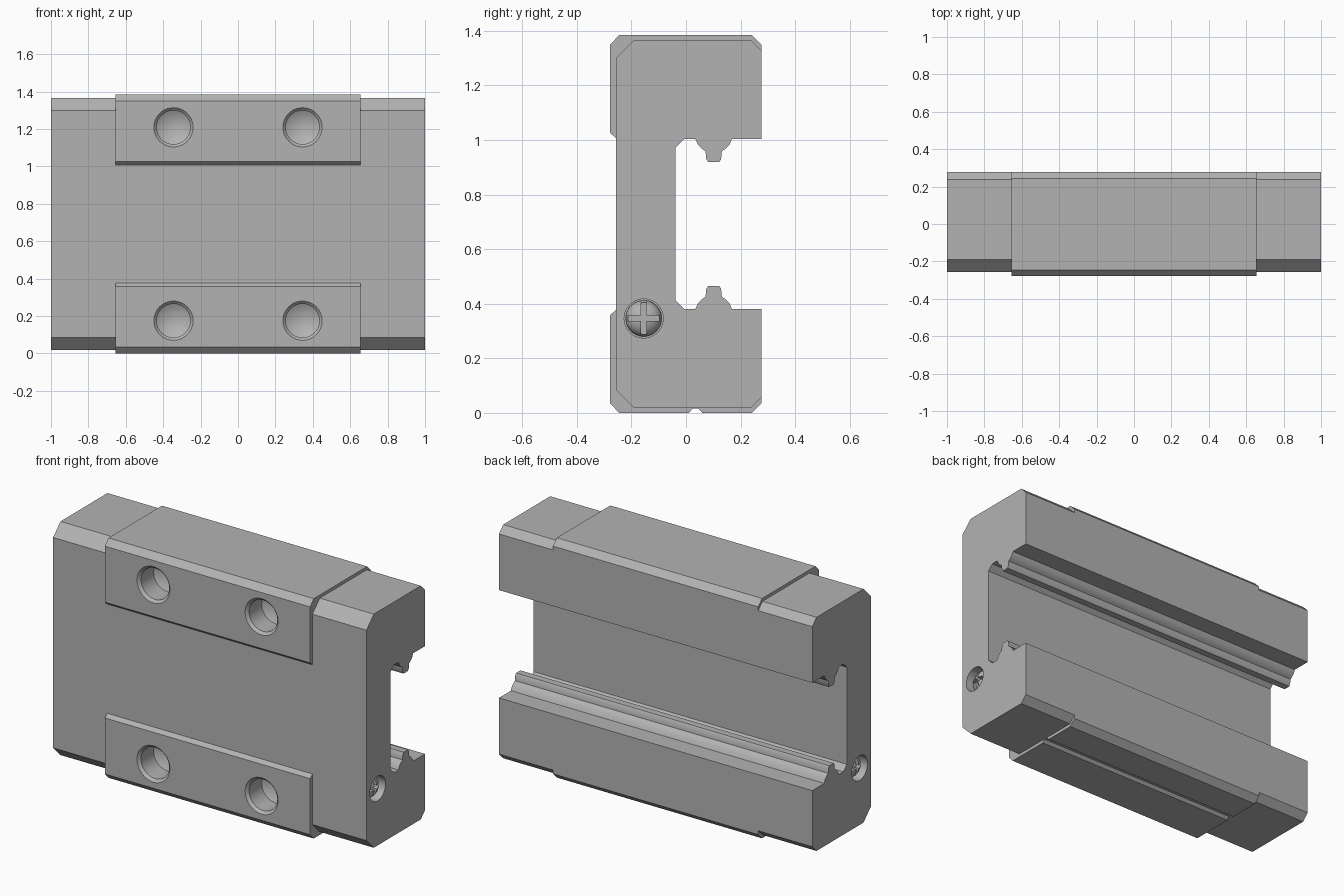
import bpy, bmesh, math
from mathutils import Vector, Matrix

if "Cube" in bpy.data.objects:
    bpy.data.objects.remove(bpy.data.objects["Cube"])

HEIGHT = 1.384
SEGMENTS = 40

steel = bpy.data.materials.new("steel grey")
steel.use_nodes = True
GREY = (0.45, 0.45, 0.45, 1)
steel.diffuse_color = GREY
steel.node_tree.nodes["Principled BSDF"].inputs["Base Color"].default_value = GREY


def make_object(name, bm):
    bmesh.ops.recalc_face_normals(bm, faces=bm.faces)
    mesh = bpy.data.meshes.new(name)
    bm.to_mesh(mesh)
    bm.free()
    mesh.materials.append(steel)
    obj = bpy.data.objects.new(name, mesh)
    bpy.context.collection.objects.link(obj)
    return obj


def extrude_profile(name, profile, half_length):
    """Prism along x from a closed (y, z) outline."""
    bm = bmesh.new()
    face = bm.faces.new([bm.verts.new((-half_length, y, z)) for y, z in profile])
    out = bmesh.ops.extrude_face_region(bm, geom=[face])
    moved = [v for v in out["geom"] if isinstance(v, bmesh.types.BMVert)]
    bmesh.ops.translate(bm, verts=moved, vec=(2 * half_length, 0, 0))
    return make_object(name, bm)


def lathe(name, profile, origin, axis):
    """Solid of revolution from (radius, height) points along an axis."""
    bm = bmesh.new()
    verts = [bm.verts.new((r, 0, h)) for r, h in profile]
    edges = [bm.edges.new(pair) for pair in zip(verts, verts[1:])]
    bmesh.ops.spin(bm, geom=verts + edges, cent=(0, 0, 0), axis=(0, 0, 1),
                   angle=2 * math.pi, steps=SEGMENTS)
    bmesh.ops.remove_doubles(bm, verts=bm.verts, dist=0.0002)
    turn = Vector(axis).to_track_quat("Z", "Y").to_matrix().to_4x4()
    bm.transform(Matrix.Translation(origin) @ turn)
    return make_object(name, bm)


def box(name, centre, size):
    bm = bmesh.new()
    bmesh.ops.create_cube(bm, size=1)
    bmesh.ops.scale(bm, verts=bm.verts, vec=size)
    bmesh.ops.translate(bm, verts=bm.verts, vec=centre)
    return make_object(name, bm)


def combine(target, tool, operation):
    mod = target.modifiers.new("combine", "BOOLEAN")
    mod.operation = operation
    mod.solver = "EXACT"
    mod.object = tool
    bpy.context.view_layer.objects.active = target
    bpy.ops.object.modifier_apply(modifier=mod.name)
    bpy.data.objects.remove(tool)


def flip(profile):
    return [(y, HEIGHT - z) for y, z in reversed(profile)]


def smooth(obj):
    bpy.ops.object.select_all(action="DESELECT")
    obj.select_set(True)
    bpy.context.view_layer.objects.active = obj
    bpy.ops.object.shade_smooth_by_angle(angle=math.radians(30))


# Carriage body: C-shaped section with a guide ridge in each jaw
RIDGE_Y = 0.1015
ridge_side = [(0.067, 0.381), (0.057, 0.402), (0.044, 0.416), (0.03, 0.425),
              (0.027, 0.455), (0.02, 0.465)]
ridge = [(RIDGE_Y + d, z) for d, z in ridge_side]
ridge += [(RIDGE_Y - d, z) for d, z in reversed(ridge_side)]
lower_half = [(-0.257, 0.085), (-0.19, 0.018), (0.238, 0.018), (0.277, 0.057),
              (0.277, 0.381)] + ridge + [(-0.007, 0.381), (-0.0385, 0.412)]
body = extrude_profile("carriage_body", lower_half + flip(lower_half), 1.0)

# Raised mounting pads, the lower one with a shallow groove underneath
underside_groove = [(0.06, 0), (0.045, 0.016), (0.025, 0.016), (0.01, 0)]
pad_front = [(-0.245, 0), (-0.278, 0.035), (-0.278, 0.358), (-0.257, 0.377),
             (-0.2, 0.35), (0.2, 0.1), (0.277, 0.1)]
pad_back = [(0.277, 0.035), (0.242, 0)]
lower_pad = extrude_profile("lower_pad", pad_back + underside_groove + pad_front, 0.655)
upper_pad = extrude_profile("upper_pad", flip(pad_back + pad_front), 0.655)
combine(body, lower_pad, "UNION")
combine(body, upper_pad, "UNION")

# Countersunk mounting holes with conical bottoms
hole = [(0, 0.05), (0.105, 0.05), (0.105, 0), (0.09, -0.015), (0.09, -0.13), (0, -0.18)]
for x in (-0.345, 0.345):
    for z in (0.175, HEIGHT - 0.175):
        combine(body, lathe("hole_cutter", hole, (x, -0.278, z), (0, -1, 0)), "DIFFERENCE")

# Recessed cross-slot screws in both ends
recess = [(0, 0.05), (0.0715, 0.05), (0.0715, -0.07), (0, -0.07)]
dome = [(0, -0.08), (0.066, -0.08)]
for i in range(9):
    a = i / 8 * math.pi / 2
    dome.append((0.066 * math.cos(a), -0.06 + 0.048 * math.sin(a)))
for side, label in ((1, "left"), (-1, "right")):
    for z, level in ((0.346, "lower"), (HEIGHT - 0.346, "upper")):
        spot, axis = (side, -0.155, z), (side, 0, 0)
        combine(body, lathe("recess_cutter", recess, spot, axis), "DIFFERENCE")
        screw = lathe(f"{label}_{level}_screw", dome, spot, axis)
        slot_centre = (side * 0.975, -0.155, z)
        slot = box("slot_cutter", slot_centre, (0.06, 0.116, 0.02))
        combine(slot, box("slot_arm", slot_centre, (0.06, 0.02, 0.116)), "UNION")
        combine(screw, slot, "DIFFERENCE")
        smooth(screw)

smooth(body)
